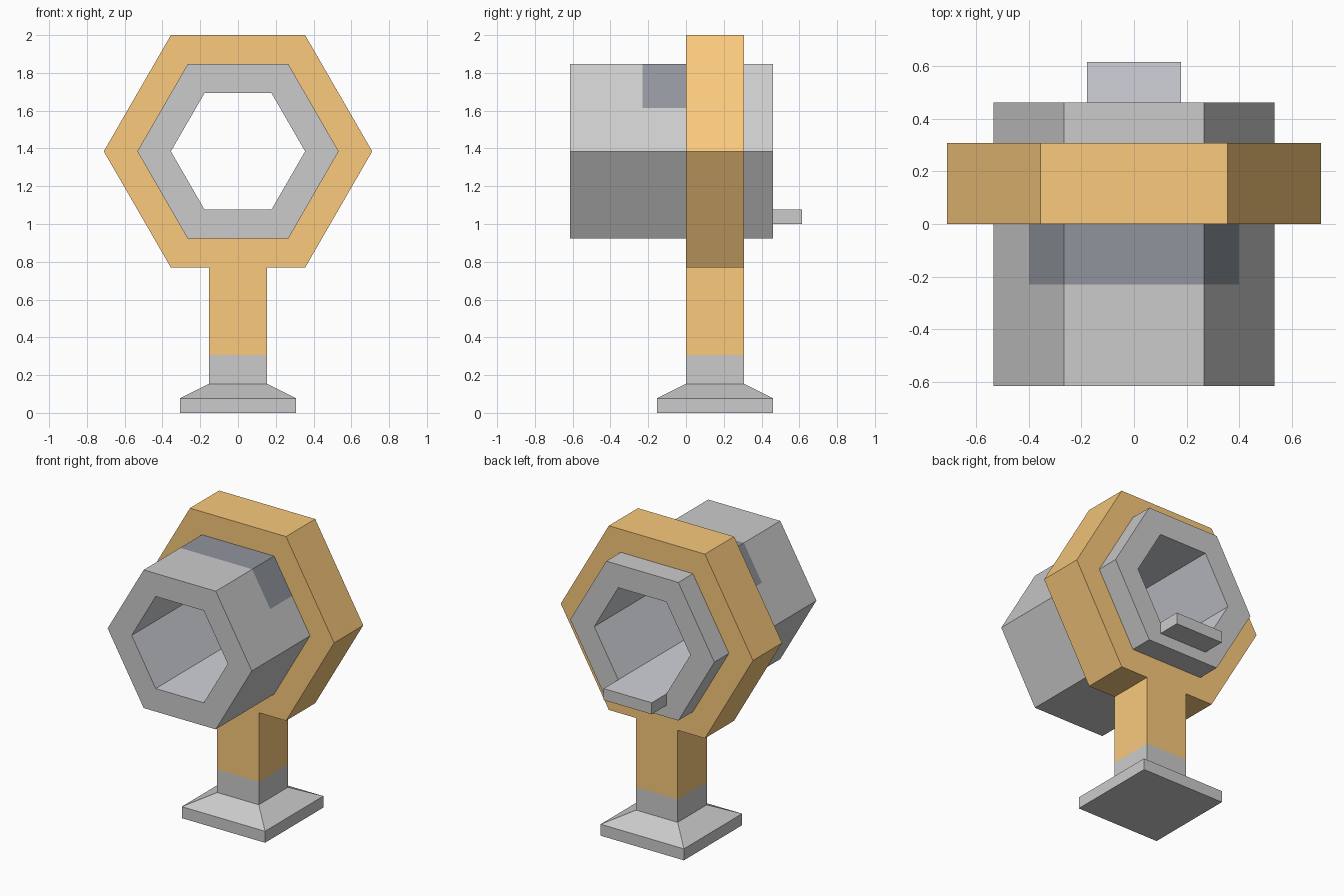
import bpy, bmesh
from math import cos, sin, pi
from mathutils import Vector, Matrix

if "Cube" in bpy.data.objects:
    bpy.data.objects.remove(bpy.data.objects["Cube"])

U = 2 / 26            # module: the model is 26 units tall
CZ = 18               # height of the barrel axis, in units


def material(name, rgb):
    m = bpy.data.materials.new(name)
    m.diffuse_color = (*rgb, 1)
    m.use_nodes = True
    m.node_tree.nodes["Principled BSDF"].inputs["Base Color"].default_value = m.diffuse_color
    return m


gold = material("gold", (0.95, 0.585, 0.205))
blue_grey = material("blue_grey", (0.63, 0.645, 0.69))
dark_grey = material("dark_grey", (0.28, 0.30, 0.335))


def finish(name, bm, mat=None):
    me = bpy.data.meshes.new(name)
    bm.to_mesh(me)
    bm.free()
    ob = bpy.data.objects.new(name, me)
    bpy.context.collection.objects.link(ob)
    if mat:
        me.materials.append(mat)
    return ob


def spin(name, profile, sides, place, mat=None, start=0.0, cut=None):
    """Sweep (flat radius, position) points round an axis with few sides."""
    bm = bmesh.new()
    rows = []
    for k in range(sides):
        a = start + 2 * pi * k / sides
        rows.append([bm.verts.new(Vector(place(r / cos(pi / sides) * cos(a),
                                               r / cos(pi / sides) * sin(a), t)) * U)
                     for r, t in profile])
    for k in range(sides):
        p, q = rows[k], rows[(k + 1) % sides]
        for i in range(len(profile) - 1):
            bm.faces.new((p[i], p[i + 1], q[i + 1], q[i]))
    bmesh.ops.remove_doubles(bm, verts=bm.verts[:], dist=1e-5)
    if cut:
        z, above = cut
        bmesh.ops.bisect_plane(bm, geom=bm.verts[:] + bm.edges[:] + bm.faces[:],
                               plane_co=(0, 0, z * U), plane_no=(0, 0, 1),
                               clear_inner=above, clear_outer=not above)
    return finish(name, bm, mat)


def hexagon(name, profile, mat=None, cut=None):
    return spin(name, profile, 6, lambda a, b, t: (a, t, CZ + b), mat, 0, cut)


def square(name, profile, mat=None):
    return spin(name, profile, 4, lambda a, b, t: (a, 2 + b, t), mat, pi / 4)


# Hexagonal barrel, its bore and the collar round it
hexagon("barrel_front", [(4, -8), (6, -8), (6, -3)])
hexagon("barrel_band_lower", [(6, -3), (6, 0)], cut=(21, False))
hexagon("barrel_band_upper", [(6, -3), (6, 0)], dark_grey, cut=(21, True))
hexagon("barrel_back", [(6, 4), (6, 6), (4, 6)])
hexagon("bore", [(4, 6), (4, -8)], blue_grey)
hexagon("collar", [(6, 0), (8, 0), (8, 4), (6, 4)], gold)

# Post and stepped foot
square("post", [(2, 10), (2, 4)], gold)
square("foot", [(2, 4), (2, 2), (4, 1), (4, 0), (0, 0)])


# Small lip that continues the bore floor at the back
def lip(name, keep, mat=None):
    bm = bmesh.new()
    half = 4 / cos(pi / 6) / 2
    size = Matrix.Diagonal((2 * half * U, 2 * U, U, 1))
    bmesh.ops.create_cube(bm, size=1,
                          matrix=Matrix.Translation((0, 7 * U, 13.5 * U)) @ size)
    bm.normal_update()
    bmesh.ops.delete(bm, geom=[f for f in bm.faces if not keep(f.normal)],
                     context='FACES')
    return finish(name, bm, mat)


lip("lip", lambda n: n.z < 0.5 and n.y > -0.5)
lip("lip_top", lambda n: n.z > 0.5, blue_grey)
